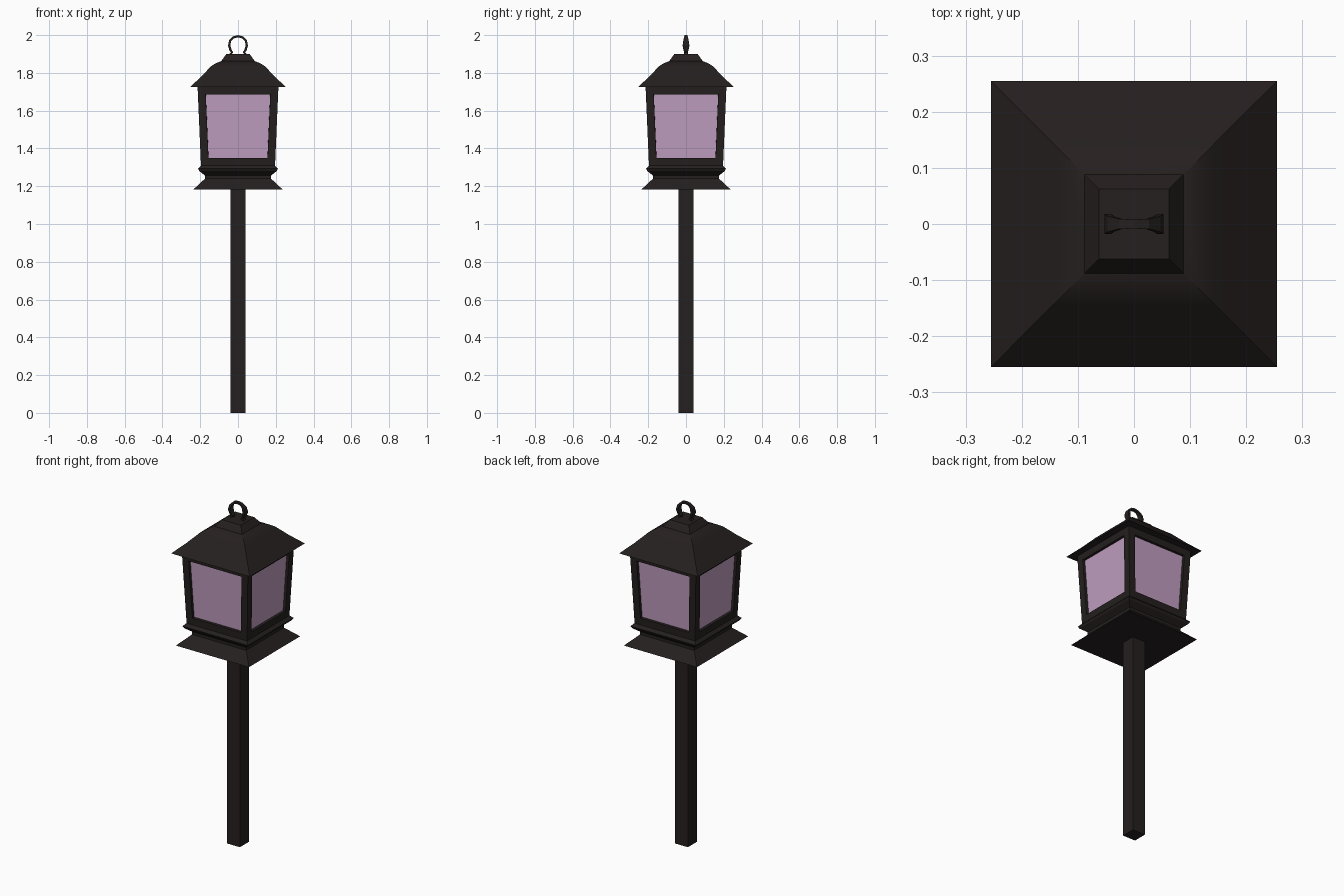
import bpy, bmesh
from mathutils import Vector

if "Cube" in bpy.data.objects:
    bpy.data.objects.remove(bpy.data.objects["Cube"])


def material(name, color):
    m = bpy.data.materials.new(name)
    m.diffuse_color = color
    m.use_nodes = True
    m.node_tree.nodes["Principled BSDF"].inputs["Base Color"].default_value = m.diffuse_color
    return m


IRON = material("dark_iron", (0.019, 0.014, 0.014, 1))
GLASS = material("lilac_glass", (0.52, 0.34, 0.52, 1))


def loft(bm, rings):
    """Join rings of four points into a closed solid."""
    rings = [[bm.verts.new(p) for p in r] for r in rings]
    sides = []
    for a, b in zip(rings, rings[1:]):
        for i in range(4):
            j = (i + 1) % 4
            sides.append(bm.faces.new((a[i], a[j], b[j], b[i])))
    bm.faces.new(rings[0][::-1])
    bm.faces.new(rings[-1])
    bmesh.ops.recalc_face_normals(bm, faces=bm.faces[:])
    return sides


def finish(name, bm, mats=(IRON,)):
    me = bpy.data.meshes.new(name)
    bm.to_mesh(me)
    bm.free()
    for m in mats:
        me.materials.append(m)
    ob = bpy.data.objects.new(name, me)
    bpy.context.collection.objects.link(ob)
    return ob


def square_rings(profile):
    """Square cross-sections from (half width, height) pairs."""
    return [[(-h, -h, z), (h, -h, z), (h, h, z), (-h, h, z)] for h, z in profile]


def square_part(name, profile):
    bm = bmesh.new()
    loft(bm, square_rings(profile))
    return finish(name, bm)


# Post, flared base with lip, roof and roof cap
square_part("post", [(0.041, 0), (0.041, 1.19)])
square_part("lantern_base", [(0.237, 1.182), (0.175, 1.24), (0.175, 1.257),
                             (0.205, 1.28), (0.212, 1.293), (0.195, 1.31)])
roof = square_part("roof", [(0.255, 1.724), (0.195, 1.78), (0.143, 1.835),
                            (0.12, 1.85), (0.08, 1.866)])
square_part("roof_cap", [(0.088, 1.863), (0.062, 1.90)])

# Lantern body: tapered box with recessed glass panes
bm = bmesh.new()
panes = loft(bm, square_rings([(0.196, 1.308), (0.214, 1.726)]))
bmesh.ops.inset_individual(bm, faces=panes, thickness=0.041, use_even_offset=True)
bmesh.ops.inset_individual(bm, faces=panes, thickness=0.001, depth=-0.015)
for f in panes:
    f.material_index = 1
finish("lantern_body", bm, (IRON, GLASS))

# Hanging loop: (x, z, half depth), mirrored, wider at the sides
half = [(0.040, 1.897, 0.011), (0.032, 1.909, 0.010), (0.040, 1.922, 0.013),
        (0.047, 1.945, 0.018), (0.042, 1.970, 0.014), (0.024, 1.988, 0.009)]
path = half + [(0, 1.994, 0.008)] + [(-x, z, d) for x, z, d in reversed(half)]
rings = []
for i, (x, z, d) in enumerate(path):
    a, b = path[max(i - 1, 0)], path[min(i + 1, len(path) - 1)]
    n = Vector((b[1] - a[1], 0, a[0] - b[0])).normalized() * 0.006
    c = Vector((x, 0, z))
    y = Vector((0, d, 0))
    rings.append([c - n - y, c + n - y, c + n + y, c - n + y])
bm = bmesh.new()
loft(bm, rings)
finish("hanging_loop", bm)

# Soften the curved roof slopes but keep its corners crisp
bpy.context.view_layer.objects.active = roof
roof.select_set(True)
bpy.ops.object.shade_smooth_by_angle(angle=0.5)
